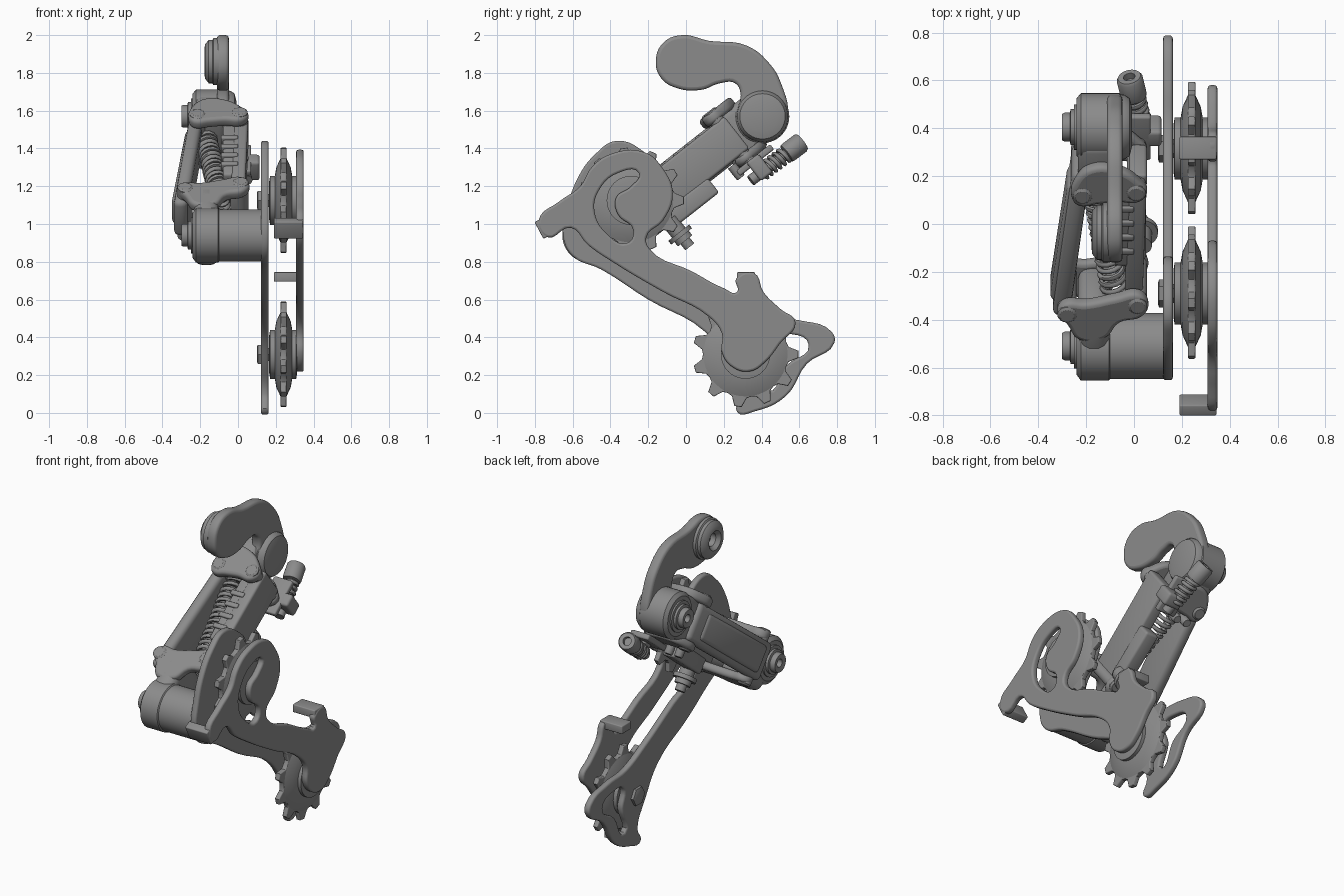
import bpy, math
from mathutils import Matrix, Vector

if "Cube" in bpy.data.objects:
    bpy.data.objects.remove(bpy.data.objects["Cube"])

# Side frame: local x,y -> world y,z and local z -> world x
SIDE = Matrix(((0, 0, 1, 0), (1, 0, 0, 0), (0, 1, 0, 0), (0, 0, 0, 1)))
# Linkage frame: local y runs along the slanted links, local z along their pivots
LINK = Matrix.Translation((0, 0.005, 1.287)) @ Matrix.Rotation(math.atan2(0.62, 0.79), 4, 'X')
# Dark anodised grey
GREY = bpy.data.materials.new('dark_grey')
GREY.diffuse_color = (0.26, 0.26, 0.26, 1)
GREY.use_nodes = True
GREY.node_tree.nodes["Principled BSDF"].inputs["Base Color"].default_value = GREY.diffuse_color


def finish(ob, angle=35):
    bpy.ops.object.select_all(action='DESELECT')
    ob.select_set(True)
    bpy.context.view_layer.objects.active = ob
    bpy.ops.object.convert(target='MESH')
    bpy.ops.object.shade_smooth_by_angle(angle=math.radians(angle))
    ob = bpy.context.object
    ob.data.materials.clear()
    ob.data.materials.append(GREY)
    return ob


def plate(name, outline, lo, hi, holes=(), frame=SIDE, bevel=0.012, smooth=True):
    cu = bpy.data.curves.new(name, 'CURVE')
    cu.dimensions, cu.fill_mode = '2D', 'BOTH'
    cu.resolution_u = 5
    for pts in (outline, *holes):
        if smooth:
            sp = cu.splines.new('BEZIER')
            sp.bezier_points.add(len(pts) - 1)
            for b, p in zip(sp.bezier_points, pts):
                b.co = (*p, 0)
                b.handle_left_type = b.handle_right_type = 'AUTO'
        else:
            sp = cu.splines.new('POLY')
            sp.points.add(len(pts) - 1)
            for b, p in zip(sp.points, pts):
                b.co = (*p, 0, 1)
        sp.use_cyclic_u = True
    cu.extrude = (hi - lo) / 2 - bevel
    cu.bevel_depth, cu.bevel_resolution, cu.offset = bevel, 2, -bevel
    ob = bpy.data.objects.new(name, cu)
    bpy.context.collection.objects.link(ob)
    ob.matrix_world = frame @ Matrix.Translation((0, 0, (lo + hi) / 2))
    return finish(ob)


def lathe(name, profile, frame, n=40):
    """Spin (radius, height) points round the local z axis."""
    verts = [(r * math.cos(2 * math.pi * i / n), r * math.sin(2 * math.pi * i / n), h)
             for r, h in profile for i in range(n)]
    faces = [(k * n + i, k * n + (i + 1) % n, (k + 1) * n + (i + 1) % n, (k + 1) * n + i)
             for k in range(len(profile) - 1) for i in range(n)]
    faces += [tuple(reversed(range(n))), tuple(range(len(verts) - n, len(verts)))]
    me = bpy.data.meshes.new(name)
    me.from_pydata(verts, [], faces)
    ob = bpy.data.objects.new(name, me)
    bpy.context.collection.objects.link(ob)
    ob.matrix_world = frame
    return finish(ob)


def side(y, z):
    return SIDE @ Matrix.Translation((y, z, 0))


def along(a, b):
    a, b = Vector(a), Vector(b)
    q = (b - a).to_track_quat('Z', 'Y')
    return Matrix.Translation(a) @ q.to_matrix().to_4x4(), (b - a).length


def box(name, lo, hi, frame=Matrix(), bevel=0.015, shear=0):
    bpy.ops.mesh.primitive_cube_add(size=1)
    ob = bpy.context.object
    ob.name = name
    for v in ob.data.vertices:
        t = v.co.y
        v.co = [l + (c + 0.5) * (h - l) for l, h, c in zip(lo, hi, v.co)]
        v.co.x += shear * t
    ob.matrix_world = frame
    m = ob.modifiers.new('bevel', 'BEVEL')
    m.width, m.segments = bevel, 3
    return finish(ob)


def spring(name, a, b, radius, wire, turns):
    frame, length = along(a, b)
    cu = bpy.data.curves.new(name, 'CURVE')
    cu.dimensions = '3D'
    sp = cu.splines.new('POLY')
    n = turns * 14
    sp.points.add(n)
    for i, p in enumerate(sp.points):
        t = 2 * math.pi * i / 14
        p.co = (radius * math.cos(t), radius * math.sin(t), length * i / n, 1)
    cu.bevel_depth, cu.bevel_resolution = wire, 1
    ob = bpy.data.objects.new(name, cu)
    bpy.context.collection.objects.link(ob)
    ob.matrix_world = frame
    return finish(ob, 60)


# Outer cage plate with crescent window and two chain tabs
plate('outer_cage_plate',
      [(-.78, 1.02), (-.67, 1.12), (-.56, 1.2), (-.5, 1.3), (-.4, 1.37), (-.22, 1.38), (-.12, 1.29),
       (-.07, 1.16), (-.12, 1.02), (-.21, .93), (-.19, .865), (.03, .75), (.2, .66), (.27, .64), (.265, .71),
       (.36, .74), (.41, .64), (.5, .55), (.58, .48), (.5, .37), (.42, .27), (.34, .22), (.25, .24), (.19, .32),
       (.19, .42), (.12, .51), (-.12, .64), (-.39, .8), (-.52, .89), (-.61, .98), (-.735, .93)], .308, .348,
      [[(-.25, 1.27), (-.36, 1.27), (-.46, 1.18), (-.485, 1.07), (-.42, .95), (-.31, .9), (-.28, .97),
        (-.36, 1.05), (-.37, 1.14), (-.29, 1.2)]])
tip = side(-.752, .98) @ Matrix.Rotation(math.radians(28), 4, 'Z')
box('upper_chain_tab', (-.03, -.05, .19), (.02, .05, .345), tip, .006)
box('lower_chain_tab', (.19, .27, .695), (.345, .365, .745), bevel=.006)

# Inner cage plate with looped tail
plate('inner_cage_plate',
      [(-.65, .93), (-.63, 1.08), (-.57, 1.25), (-.48, 1.37), (-.37, 1.44), (-.22, 1.38), (-.14, 1.28),
       (-.18, 1.1), (-.27, .98), (-.27, .87), (-.05, .75), (.22, .6), (.42, .51), (.6, .49), (.77, .43),
       (.785, .37), (.64, .26), (.53, .09), (.37, .01), (.27, .005), (.3, .1), (.22, .26), (.1, .43),
       (-.2, .6), (-.45, .76), (-.6, .83)], .122, .162,
      [[(.43, .12), (.53, .25), (.65, .36), (.53, .42), (.44, .4), (.46, .28)]])

# Toothed pulleys with their bolts
for label, y, z, teeth in (('guide', -.29, 1.125, 11), ('tension', .315, .31, 11)):
    gear = []
    for i in range(teeth):
        for f, r in ((-.5, .225), (-.3, .232), (-.12, .28), (.12, .28), (.3, .232)):
            t = 2 * math.pi * (i + f) / teeth
            gear.append((y + r * math.cos(t), z + r * math.sin(t)))
    plate(label + '_pulley_teeth', gear, .225, .257, bevel=.006, smooth=False)
    lathe(label + '_pulley_body',
          [(.1, .165), (.13, .17), (.13, .195), (.175, .203), (.225, .226), (.225, .256), (.175, .279),
           (.13, .287), (.13, .308), (.1, .313)], side(y, z))
    lathe(label + '_pulley_bolt', [(.045, .1), (.058, .105), (.058, .14), (.04, .14), (.04, .33)], side(y, z), 6)

# Hanger link, its lower eye and mounting boss with socket
plate('hanger_link',
      [(-.16, 1.86), (-.12, 1.96), (-.02, 2), (.12, 1.97), (.32, 1.945), (.45, 1.84), (.505, 1.74),
       (.54, 1.58), (.5, 1.47), (.4, 1.43), (.3, 1.47), (.265, 1.57), (.29, 1.68), (.26, 1.745),
       (.18, 1.745), (.08, 1.71), (-.05, 1.72), (-.13, 1.77)], -.112, -.048, bevel=.018)
lathe('hanger_eye', [(.138, -.07), (.135, -.04), (.12, -.018), (.08, -.008)], side(.405, 1.57))
lathe('mounting_boss',
      [(.04, -.12), (.04, -.155), (.06, -.178), (.09, -.175), (.115, -.155), (.115, -.135), (.125, -.13),
       (.125, -.1)], side(-.035, 1.86))

# Knuckles: round housings, stepped bolts and blocks reaching to the links
lathe('upper_knuckle_housing', [(.12, -.24), (.142, -.222), (.142, -.06), (.13, -.05)], side(.405, 1.57))
lathe('lower_knuckle_housing',
      [(.12, -.24), (.145, -.222), (.145, -.105), (.138, -.1), (.138, .13)], side(-.51, .94))
for label, y, z in (('upper', .405, 1.57), ('lower', -.51, .94)):
    lathe(label + '_knuckle_bolt',
          [(.025, -.26), (.025, -.295), (.055, -.3), (.06, -.29), (.06, -.268), (.075, -.265),
           (.075, -.25), (.095, -.25), (.095, -.23)], side(y, z))
box('upper_knuckle_arm', (-.235, .27, -.15), (-.06, .5, .12), LINK, .04)
box('lower_knuckle_arm', (-.235, -.66, -.15), (-.1, -.33, .165), LINK, .05)

# Ears carrying the four link pivots, above and below the links
for label, pts, s in (
        ('upper', [(-.26, .25), (-.23, .21), (-.15, .22), (-.07, .23), (.02, .23), (.055, .28), (.02, .34),
                   (-.06, .4), (-.18, .41), (-.25, .33)], ((-.215, .27), (.01, .285))),
        ('lower', [(-.32, -.36), (-.28, -.42), (-.23, -.5), (-.12, -.49), (-.06, -.41), (.03, -.38),
                   (.06, -.32), (.02, -.26), (-.08, -.28), (-.2, -.31), (-.29, -.31)],
         ((-.28, -.36), (.015, -.315)))):
    for end, lo, hi in (('front', .105, .165), ('rear', -.165, -.115)):
        plate(f'{label}_{end}_ear', pts, lo, hi, frame=LINK, bevel=.02)
    for k, p in enumerate(s):
        lathe(f'{label}_pivot_pin_{k}', [(.03, -.175), (.04, -.165), (.04, .165), (.03, .172)],
              LINK @ Matrix.Translation((*p, 0)), 24)

# Parallelogram links
box('outer_link', (-.3, -.42, -.125), (-.225, .34, .11), LINK, .03, shear=.085)
box('outer_link_cover', (-.315, -.36, -.09), (-.25, .25, .08), LINK, .025, shear=.075)
box('inner_link', (-.03, -.35, -.115), (.045, .33, .1), LINK, .015, shear=.02)
box('inner_link_front', (-.08, -.16, .03), (.03, .3, .095), LINK, .015)
for i in range(4):
    box(f'inner_link_rib_{i}', (-.09, -.09 + i * .075, .06), (.0, -.06 + i * .075, .108), LINK, .008)

# Return spring between the links
spring('return_spring', LINK @ Vector((-.17, .26, 0)), LINK @ Vector((-.08, -.34, .02)), .05, .012, 17)

# Cable clamp below the inner link, and limit screws
box('cable_clamp_arm', (-.04, -.28, -.2), (.05, .06, -.1), LINK, .015)
clamp = LINK @ Matrix.Translation((.03, -.24, 0))
lathe('cable_clamp_bolt', [(.03, -.33), (.03, -.29), (.048, -.29), (.048, -.26), (.07, -.26), (.07, -.235),
                           (.045, -.235), (.045, -.15)], clamp, 24)
for x in (-.15, -.08):
    lathe('limit_screw', [(.022, -.21), (.026, -.2), (.026, -.13)], LINK @ Matrix.Translation((x, .2, 0)), 20)

# Cable stop bracket and barrel adjuster
box('cable_stop_plate', (-.06, .2, -.2), (.07, .43, -.165), LINK, .01)
box('cable_stop_block', (.0, .27, -.29), (.115, .35, -.165), LINK, .015)
start, end = (.035, .39, 1.265), (-.02, .615, 1.435)
frame, length = along(start, end)
lathe('barrel_adjuster', [(.03, -.06), (.03, length * .62), (.052, length * .63), (.055, length * .68),
                          (.055, length * .96), (.048, length), (.025, length), (.025, length * .9)], frame)
spring('adjuster_spring', start, Vector(start).lerp(Vector(end), .62), .04, .011, 6)
